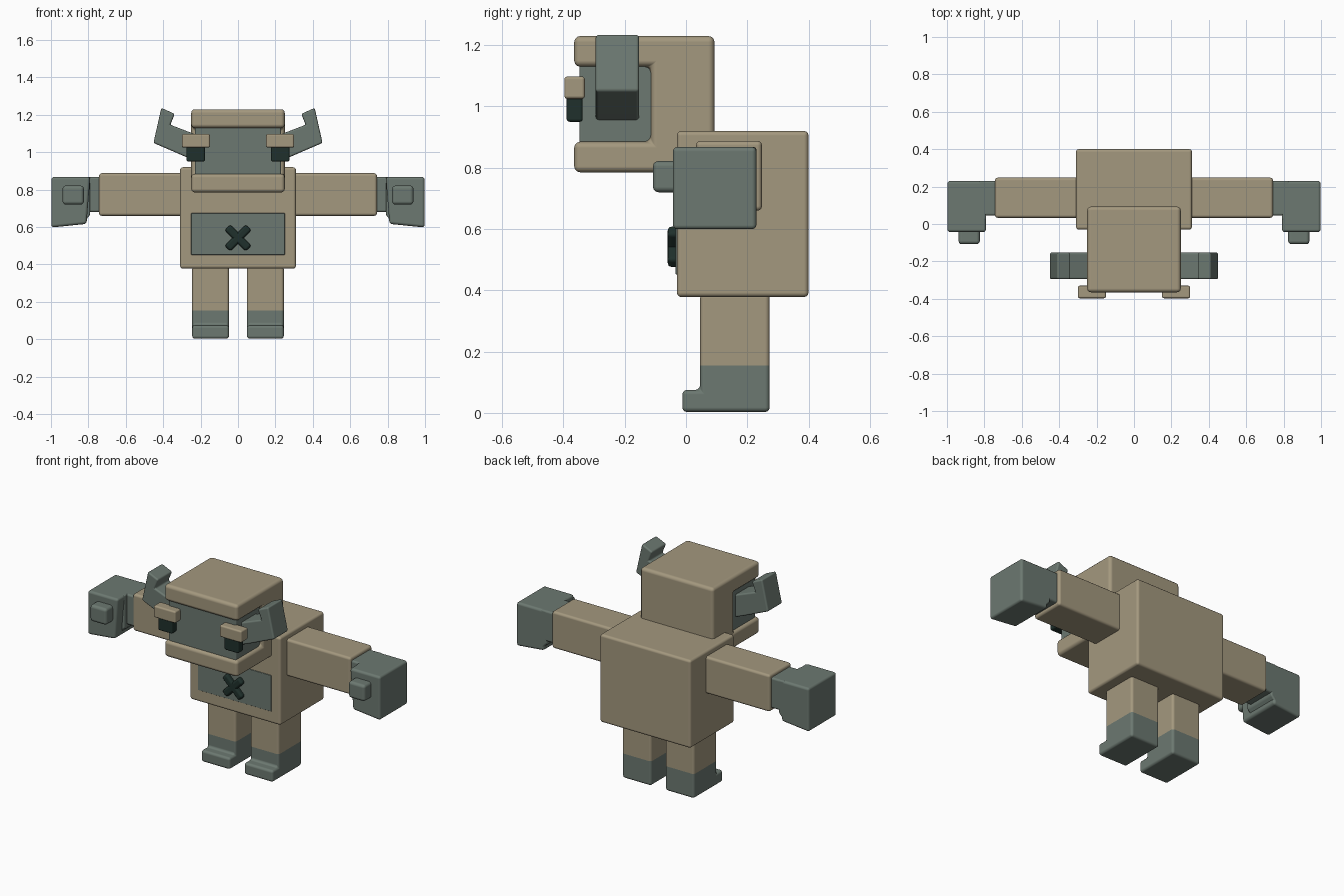
import bpy, bmesh, math
from mathutils import Matrix, Vector

if "Cube" in bpy.data.objects:
    bpy.data.objects.remove(bpy.data.objects["Cube"], do_unlink=True)


def material(name, rgb):
    m = bpy.data.materials.new(name)
    m.use_nodes = True
    m.diffuse_color = (*rgb, 1)
    m.node_tree.nodes["Principled BSDF"].inputs["Base Color"].default_value = (*rgb, 1)
    return m


TAN = material("tan", (0.37, 0.315, 0.21))
TEAL = material("grey_green", (0.15, 0.19, 0.165))
DARK = material("dark_green", (0.014, 0.03, 0.025))


def prism(name, points, axis, low, high, mats, bevel=0.015, side=1, cut=None):
    """Extrude a closed outline along x or y, round its edges, mirror if side is -1."""
    bm = bmesh.new()

    def place(p, d):
        return (d, p[0], p[1]) if axis == "x" else (p[0], d, p[1])

    face = bm.faces.new([bm.verts.new(place(p, low)) for p in points])
    ext = bmesh.ops.extrude_face_region(bm, geom=[face])["geom"]
    shift = Vector(place((0, 0), high - low))
    bmesh.ops.translate(bm, verts=[g for g in ext if isinstance(g, bmesh.types.BMVert)], vec=shift)
    for v in bm.verts:
        v.co.x *= side
    bmesh.ops.recalc_face_normals(bm, faces=bm.faces)
    # Colour split at a given height
    if cut is not None:
        bmesh.ops.bisect_plane(bm, geom=bm.verts[:] + bm.edges[:] + bm.faces[:],
                               plane_co=(0, 0, cut), plane_no=(0, 0, 1))
        for f in bm.faces:
            f.material_index = int(f.calc_center_median().z < cut)
    mesh = bpy.data.meshes.new(name)
    bm.to_mesh(mesh)
    bm.free()
    for m in mats:
        mesh.materials.append(m)
    ob = bpy.data.objects.new(name, mesh)
    bpy.context.collection.objects.link(ob)
    if bevel:
        mod = ob.modifiers.new("rounded_edges", "BEVEL")
        mod.width = bevel
        mod.segments = 3
        mod.limit_method = "ANGLE"
        mod.angle_limit = math.radians(30)
        mod.harden_normals = True
        for p in mesh.polygons:
            p.use_smooth = True
    return ob


def box(name, x, y, z, mat, bevel=0.015, side=1):
    outline = [(x[0], z[0]), (x[1], z[0]), (x[1], z[1]), (x[0], z[1])]
    return prism(name, outline, "y", y[0], y[1], [mat], bevel, side)


# Body with belly patch and cross
box("body", (-0.31, 0.31), (-0.03, 0.4), (0.378, 0.92), TAN)
box("belly_patch", (-0.25, 0.25), (-0.034, -0.026), (0.452, 0.674), TEAL, 0.002)
for label, angle in (("rising", 45), ("falling", -45)):
    bar = box("belly_cross_" + label, (-0.08, 0.08), (-0.06, -0.02), (-0.022, 0.022), DARK, 0.014)
    bar.data.transform(Matrix.Rotation(math.radians(angle), 4, "Y"))
    bar.location.z = 0.542

# Head: open-fronted shell holding the face block
shell = [(-0.365, 0.785), (0.093, 0.785), (0.093, 1.23), (-0.365, 1.23), (-0.365, 1.13),
         (-0.115, 1.13), (-0.115, 0.885), (-0.365, 0.885)]
prism("head_shell", shell, "x", -0.25, 0.25, [TAN], 0.02)
box("face", (-0.23, 0.23), (-0.348, -0.1), (0.87, 1.14), TEAL, 0.008)

foot = [(-0.012, 0.003), (0.273, 0.003), (0.273, 0.39), (0.046, 0.39), (0.046, 0.075), (-0.012, 0.075)]
horn = [(0.2, 0.945), (0.278, 0.975), (0.452, 1.05), (0.41, 1.237), (0.338, 1.205),
        (0.362, 1.147), (0.2, 1.085)]
fist = [(0.81, 0.617), (0.998, 0.598), (0.998, 0.868), (0.79, 0.868)]
knuckle = [(0.79, 0.665), (0.83, 0.62), (0.83, 0.868), (0.79, 0.868)]

for side, label in ((1, "left_"), (-1, "right_")):
    # Head details
    prism(label + "horn", horn, "y", -0.295, -0.153, [TEAL], 0.01, side)
    box(label + "eyelid", (0.15, 0.3), (-0.397, -0.33), (1.025, 1.098), TAN, 0.01, side)
    box(label + "eye", (0.177, 0.275), (-0.39, -0.337), (0.95, 1.04), DARK, 0.01, side)
    # Arm and hand
    box(label + "arm", (0.29, 0.743), (0.033, 0.248), (0.66, 0.888), TAN, 0.015, side)
    box(label + "wrist", (0.725, 0.83), (0.045, 0.23), (0.68, 0.868), TEAL, 0.012, side)
    prism(label + "knuckle", knuckle, "y", 0.02, 0.23, [TEAL], 0.01, side)
    prism(label + "fist", fist, "y", -0.043, 0.23, [TEAL], 0.015, side)
    box(label + "thumb", (0.824, 0.938), (-0.108, -0.02), (0.72, 0.822), TEAL, 0.018, side)
    # Leg with foot, coloured below the ankle line
    prism(label + "leg", foot, "x", 0.048, 0.245, [TAN, TEAL], 0.015, side, cut=0.155)
